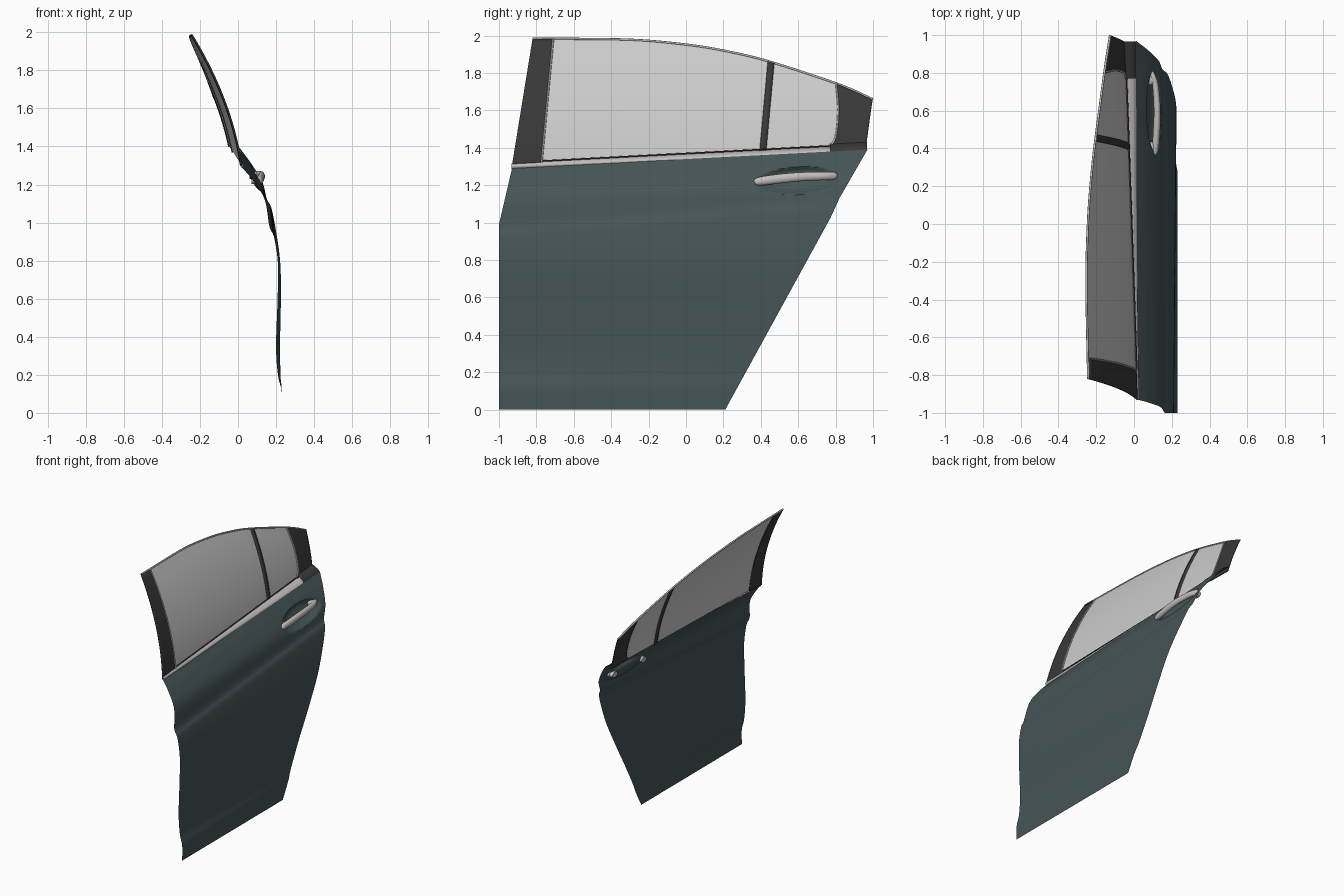
import bpy, bmesh
from math import sin, cos, pi, exp
from mathutils import Vector

if "Cube" in bpy.data.objects:
    bpy.data.objects.remove(bpy.data.objects["Cube"])


def material(name, rgb):
    m = bpy.data.materials.new(name)
    m.diffuse_color = (*rgb, 1)
    m.use_nodes = True
    m.node_tree.nodes["Principled BSDF"].inputs["Base Color"].default_value = m.diffuse_color
    return m


PAINT = material("paint", (0.06, 0.09, 0.095))
BLACK = material("black_trim", (0.04, 0.04, 0.04))
GLASS = material("window_grey", (0.55, 0.55, 0.55))
CHROME = material("bright_trim", (0.55, 0.52, 0.51))


def spline(pts, t):
    """Catmull-Rom point at t in 0..1"""
    n = len(pts) - 1
    i = min(int(t * n), n - 1)
    f = t * n - i
    p1, p2 = Vector(pts[i]), Vector(pts[i + 1])
    p0 = Vector(pts[i - 1]) if i else 2 * p1 - p2
    p3 = Vector(pts[i + 2]) if i + 2 <= n else 2 * p2 - p1
    return 0.5 * (2 * p1 + (p2 - p0) * f + (2 * p0 - 5 * p1 + 4 * p2 - p3) * f * f
                  + (3 * p1 - p0 - 3 * p2 + p3) * f ** 3)


def grid(name, fn, nu, nv, mat, capped=False):
    """Mesh from fn(u, v) -> point, normals facing +x"""
    bm = bmesh.new()
    vs = [[bm.verts.new(fn(i / nu, j / nv)) for i in range(nu + 1)] for j in range(nv + 1)]
    for j in range(nv):
        for i in range(nu):
            bm.faces.new((vs[j][i], vs[j][i + 1], vs[j + 1][i + 1], vs[j + 1][i]))
    if capped:
        bmesh.ops.remove_doubles(bm, verts=bm.verts, dist=1e-5)
        bmesh.ops.holes_fill(bm, edges=bm.edges)
        bmesh.ops.recalc_face_normals(bm, faces=bm.faces)
    else:
        bm.normal_update()
        if sum(f.normal.x for f in bm.faces) < 0:
            bmesh.ops.reverse_faces(bm, faces=bm.faces)
    me = bpy.data.meshes.new(name)
    bm.to_mesh(me)
    bm.free()
    me.materials.append(mat)
    ob = bpy.data.objects.new(name, me)
    bpy.context.collection.objects.link(ob)
    bpy.context.view_layer.objects.active = ob
    ob.select_set(True)
    bpy.ops.object.shade_smooth_by_angle(angle=0.6)
    ob.select_set(False)
    return ob


# Painted door skin: rows of (z front, x front, z rear, x rear)
ROWS = [(0, .23, 0, .23), (.11, .23, .13, .23), (.2, .21, .2, .23), (.35, .2, .4, .23),
        (.6, .208, .6, .23), (.78, .21, .82, .222), (.92, .19, 1.07, .18),
        (.98, .165, 1.14, .15), (1.12, .14, 1.22, .127), (1.22, .078, 1.31, .072),
        (1.287, .02, 1.392, .01)]


def edge(pts, z):
    for (z0, y0), (z1, y1) in zip(pts, pts[1:]):
        if z <= z1:
            return y0 + (y1 - y0) * (z - z0) / (z1 - z0)
    return pts[-1][1]


FRONT = [(0, -1), (.99, -1), (1.29, -.93)]
REAR = [(0, .21), (1.03, .775), (1.13, .82), (1.39, .97)]


def skin(u, v):
    zf, xf, zr, xr = spline4(v)
    ends = []
    for side in (FRONT, REAR):
        y = 0
        for _ in range(6):
            y = edge(side, zf + (zr - zf) * (y + 1) / 2)
        ends.append(y)
    y = ends[0] + (ends[1] - ends[0]) * u
    k = (y + 1) / 2
    z, x = zf + (zr - zf) * k, xf + (xr - xf) * k
    # scooped pocket behind the handle
    r = ((y - .6) / .235) ** 2 + ((z - 1.225 - .05 * (y - .6)) / .075) ** 2
    if r < 1:
        x -= .045 * (1 - r * r) ** 1.5
    return (x, y, z)


def spline4(v):
    a = spline([(r[0], r[1], 0) for r in ROWS], v)
    b = spline([(r[2], r[3], 0) for r in ROWS], v)
    return a.x, a.y, b.x, b.y


grid("door_skin", skin, 150, 130, PAINT)


# Window surface
def belt(y):
    return 1.287 + (y + 1) * .0525


def lean(y, z):
    w = z - 1.31
    return .015 - .15 * w - .34 * w * w - .025 * (y + .9)


def pane(name, a, b, mat, off=0.0, nu=24, nv=16, thick=0):
    """Panel on the window surface between two (y, z) curves"""
    def fn(u, v):
        p = spline([(*q, 0) for q in a], u).lerp(spline([(*q, 0) for q in b], u), v)
        return (lean(p.x, p.y) + off, p.x, p.y)
    ob = grid(name, fn, nu, nv, mat)
    if thick:
        s = ob.modifiers.new("thickness", "SOLIDIFY")
        s.thickness = thick
    return ob


def tube(name, pts, r, mat, off=0.0, n=48):
    """Round bead following the window surface"""
    c = bpy.data.curves.new(name, "CURVE")
    c.dimensions = "3D"
    c.bevel_depth = r
    c.bevel_resolution = 2
    s = c.splines.new("POLY")
    s.points.add(n)
    for i in range(n + 1):
        p = spline([(*q, 0) for q in pts], i / n)
        s.points[i].co = (lean(p.x, p.y) + off, p.x, p.y, 1)
    c.materials.append(mat)
    bpy.context.collection.objects.link(bpy.data.objects.new(name, c))


TOP = [(-.715, 1.983), (-.3, 1.978), (0, 1.952), (.22, 1.916), (.45, 1.86), (.815, 1.74)]
BOTTOM = [(y, belt(y) + .015) for y in (-.78, -.35, -.03, .2, .44, .83)]
pane("window_glass", BOTTOM, TOP, GLASS, nu=60)

# Black pillars and divider
pane("front_pillar", [(-.932, 1.297), (-.82, 1.986)], [(-.772, 1.31), (-.71, 1.985)],
     BLACK, .004, thick=.008)
pane("window_divider", [(.392, 1.37), (.437, 1.862)], [(.428, 1.372), (.472, 1.853)],
     BLACK, .005, nv=2, thick=.01)
INNER = [(.765, 1.4), (.8, 1.46), (.814, 1.6), (.803, 1.743)]
pane("rear_quarter_panel", INNER, [(.962, 1.4), (.97, 1.46), (.985, 1.57), (.998, 1.66)],
     BLACK, .004, thick=.008)

# Thin beads framing the glass
tube("roof_bead", [(-.82, 1.984)] + TOP + [(.998, 1.66)], .006, CHROME)
tube("front_bead", [(-.772, 1.32), (-.71, 1.982)], .005, GLASS, .004)
tube("rear_bead", INNER, .005, GLASS, .004)
tube("belt_seal", [(-.77, belt(-.77) + .03), (.77, belt(.77) + .03)], .004, BLACK, .006)


# Belt mouldings bridge the skin and the glass
def moulding(name, y0, y1, h, bulge, mat):
    def fn(u, v):
        y = y0 + (y1 - y0) * u
        low, z = .02 - .005 * (y + 1), belt(y)
        high = lean(y, z + h)
        return (low + (high - low) * v + bulge * sin(pi * v), y, z - .003 + (h + .003) * v)
    grid(name, fn, 40, 8, mat)


moulding("belt_moulding", -.932, .775, .026, .01, CHROME)
moulding("rear_belt_trim", .77, .967, .042, .014, BLACK)

# Pull handle: bowed bar with oval section (x, y, z) and radius along it
PATH = [(.108, .36, 1.217), (.112, .385, 1.22), (.119, .48, 1.232), (.123, .6, 1.244),
        (.114, .73, 1.249), (.098, .79, 1.25), (.094, .812, 1.25)]
SIZE = [(.006, 0, 0), (.022, 0, 0), (.025, 0, 0), (.024, 0, 0), (.022, 0, 0), (.02, 0, 0), (.006, 0, 0)]


def handle(u, v):
    p, r, a = spline(PATH, v), spline(SIZE, v).x, 2 * pi * u
    return (p.x + .75 * r * cos(a), p.y, p.z + r * sin(a))


grid("door_handle", handle, 20, 48, CHROME, capped=True)


# Feet joining the handle to the skin
def foot(name, y0, y1, x0, x1, z):
    def fn(u, v):
        a = 2 * pi * u
        return (x0 + (x1 - x0) * v, (y0 + y1) / 2 + (y1 - y0) / 2 * cos(a), z + .02 * sin(a))
    grid(name, fn, 20, 2, CHROME, capped=True)


foot("handle_front_foot", .375, .435, .07, .113, 1.222)
foot("handle_rear_foot", .735, .8, .06, .1, 1.249)
